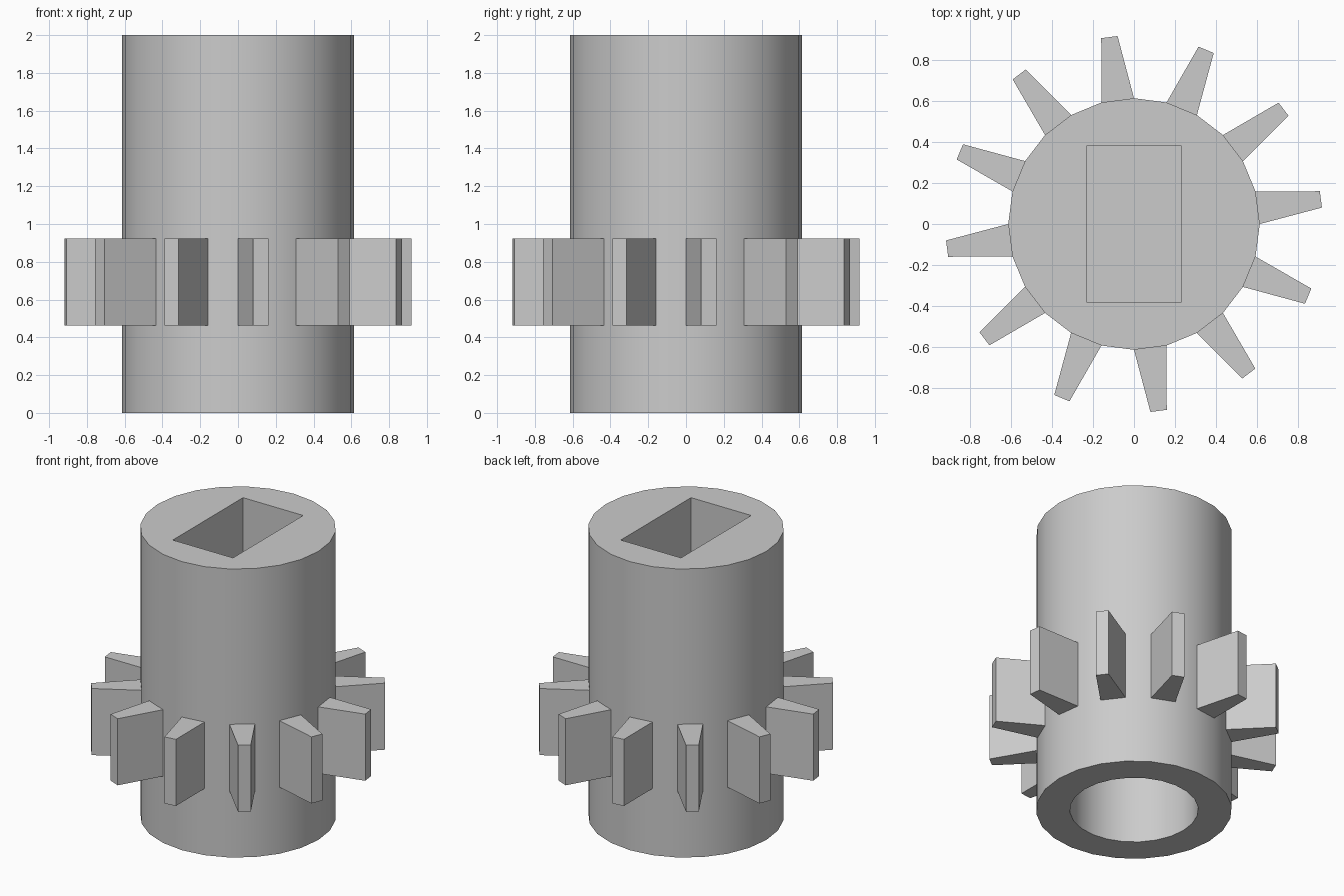
import bpy, bmesh
from math import radians, cos, sin

cube = bpy.data.objects.get("Cube")
if cube:
    bpy.data.objects.remove(cube, do_unlink=True)

U = 1 / 13                      # design unit
SIDES, TEETH = 24, 12
RADIUS, TIP = 8 * U, 12 * U

grey = bpy.data.materials.new("plain grey")
grey.use_nodes = True
colour = (0.6, 0.6, 0.6, 1)
grey.diffuse_color = colour
grey.node_tree.nodes["Principled BSDF"].inputs["Base Color"].default_value = colour


def polar(r, degrees):
    return r * cos(radians(degrees)), r * sin(radians(degrees))


def add_prism(bm, points, z0, z1):
    """Closed prism over a counter-clockwise outline."""
    low = [bm.verts.new((x, y, z0)) for x, y in points]
    high = [bm.verts.new((x, y, z1)) for x, y in points]
    bm.faces.new(low[::-1])
    bm.faces.new(high)
    for i in range(len(points)):
        j = (i + 1) % len(points)
        bm.faces.new((low[i], low[j], high[j], high[i]))


def make_object(name, prisms):
    bm = bmesh.new()
    for points, z0, z1 in prisms:
        add_prism(bm, points, z0, z1)
    mesh = bpy.data.meshes.new(name)
    bm.to_mesh(mesh)
    bm.free()
    mesh.materials.append(grey)
    obj = bpy.data.objects.new(name, mesh)
    bpy.context.collection.objects.link(obj)
    return obj


def circle(r):
    return [polar(r, i * 360 / SIDES) for i in range(SIDES)]


# Shaft with a round bore below and a rectangular socket above
shaft = make_object("shaft", [(circle(RADIUS), 0, 2)])
w, d = 3 * U, 5 * U
socket = [(-w, -d), (w, -d), (w, d), (-w, d)]
cutters = [
    make_object("bore_cutter", [(circle(5.25 * U), -0.1, 12 * U)]),
    make_object("socket_cutter", [(socket, 14 * U, 2.1)]),
]
for cutter in cutters:
    cutter.hide_render = True
    mod = shaft.modifiers.new(cutter.name, 'BOOLEAN')
    mod.operation = 'DIFFERENCE'
    mod.solver = 'EXACT'
    mod.object = cutter

bpy.ops.object.select_all(action='DESELECT')
shaft.select_set(True)
bpy.context.view_layer.objects.active = shaft
for cutter in cutters:
    bpy.ops.object.modifier_apply(modifier=cutter.name)
    bpy.data.objects.remove(cutter, do_unlink=True)
bpy.ops.object.shade_smooth_by_angle(angle=radians(30))

# Ring of tapered teeth, one on every second facet, rooted inside the shaft
outline = [(0.95 * RADIUS, 0), (RADIUS, 0), (TIP, 5),
           (TIP, 10), (RADIUS, 15), (0.95 * RADIUS, 15)]
make_object("gear_teeth", [
    ([polar(r, a + k * 360 / TEETH) for r, a in outline], 6 * U, 12 * U)
    for k in range(TEETH)
])
